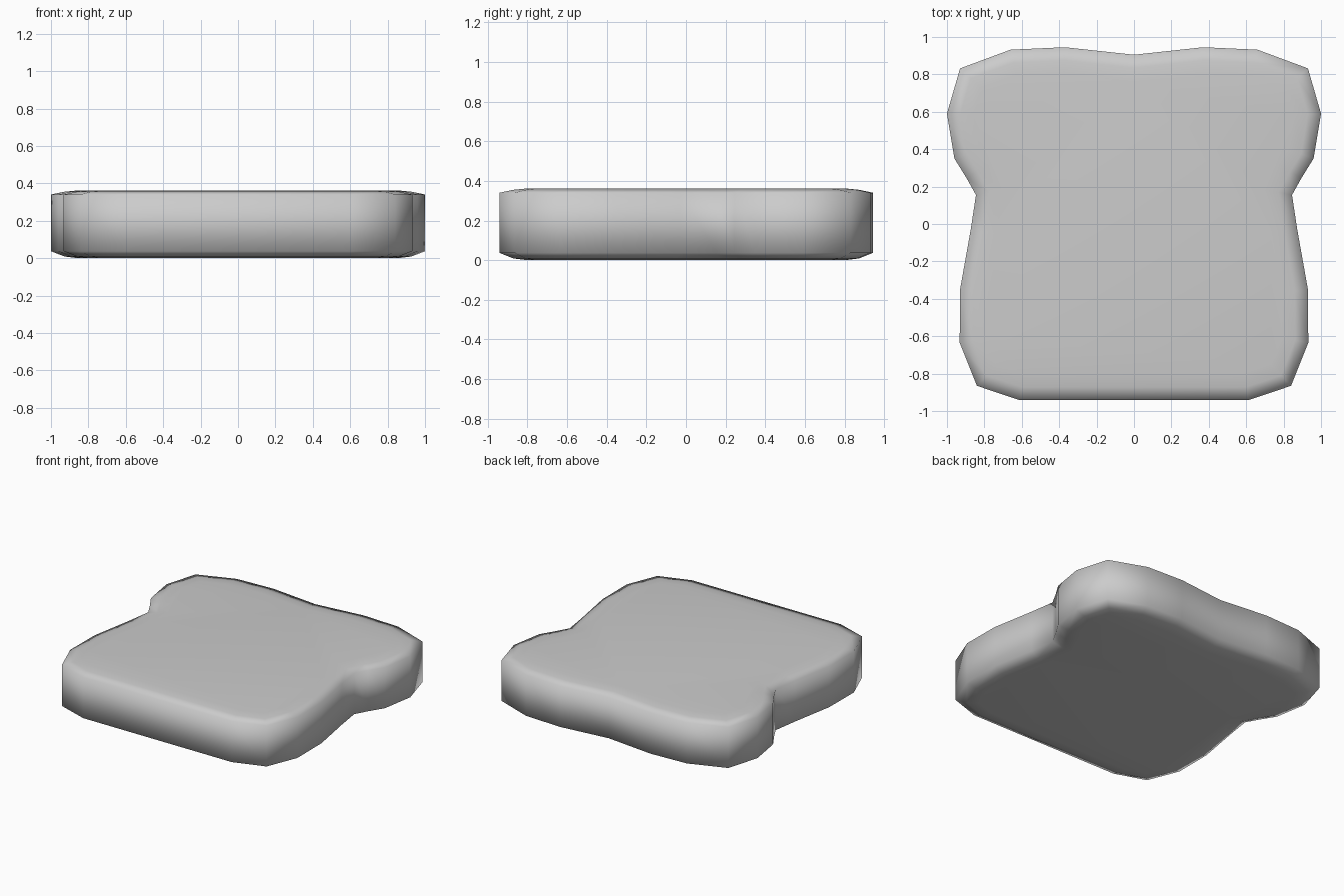
import bpy, bmesh

if "Cube" in bpy.data.objects:
    bpy.data.objects.remove(bpy.data.objects["Cube"])

# Right half of the slice outline, from top dip to bottom corner
half = [(0, 0.905), (0.37, 0.945), (0.66, 0.932), (0.93, 0.832), (1.0, 0.59),
        (0.96, 0.35), (0.895, 0.245), (0.845, 0.155), (0.873, -0.03), (0.93, -0.35),
        (0.932, -0.635), (0.84, -0.865), (0.61, -0.942)]
outline = half + [(-x, y) for x, y in reversed(half[1:])]

# Side wall
bm = bmesh.new()
low = [bm.verts.new((x, y, 0.04)) for x, y in outline]
high = [bm.verts.new((x, y, 0.343)) for x, y in outline]
n = len(outline)
for i in range(n):
    j = (i + 1) % n
    bm.faces.new((low[i], low[j], high[j], high[i]))
caps = [bm.faces.new(high), bm.faces.new(list(reversed(low)))]
bmesh.ops.recalc_face_normals(bm, faces=bm.faces)

# Soft rim on both sides: two shrinking, rising rings
for thickness, rise, drop in ((0.07, 0.015, 0.028), (0.07, 0.007, 0.009)):
    for cap, depth in zip(caps, (rise, drop)):
        bmesh.ops.inset_region(bm, faces=[cap], thickness=thickness, use_even_offset=True)
        for v in cap.verts:
            v.co.z += depth if cap is caps[0] else -depth

mesh = bpy.data.meshes.new("bread_slice")
bmesh.ops.translate(bm, verts=bm.verts, vec=(0, 0, -min(v.co.z for v in bm.verts)))
bm.to_mesh(mesh)
bm.free()
for p in mesh.polygons:
    p.use_smooth = True
bread = bpy.data.objects.new("bread_slice", mesh)
bpy.context.collection.objects.link(bread)
